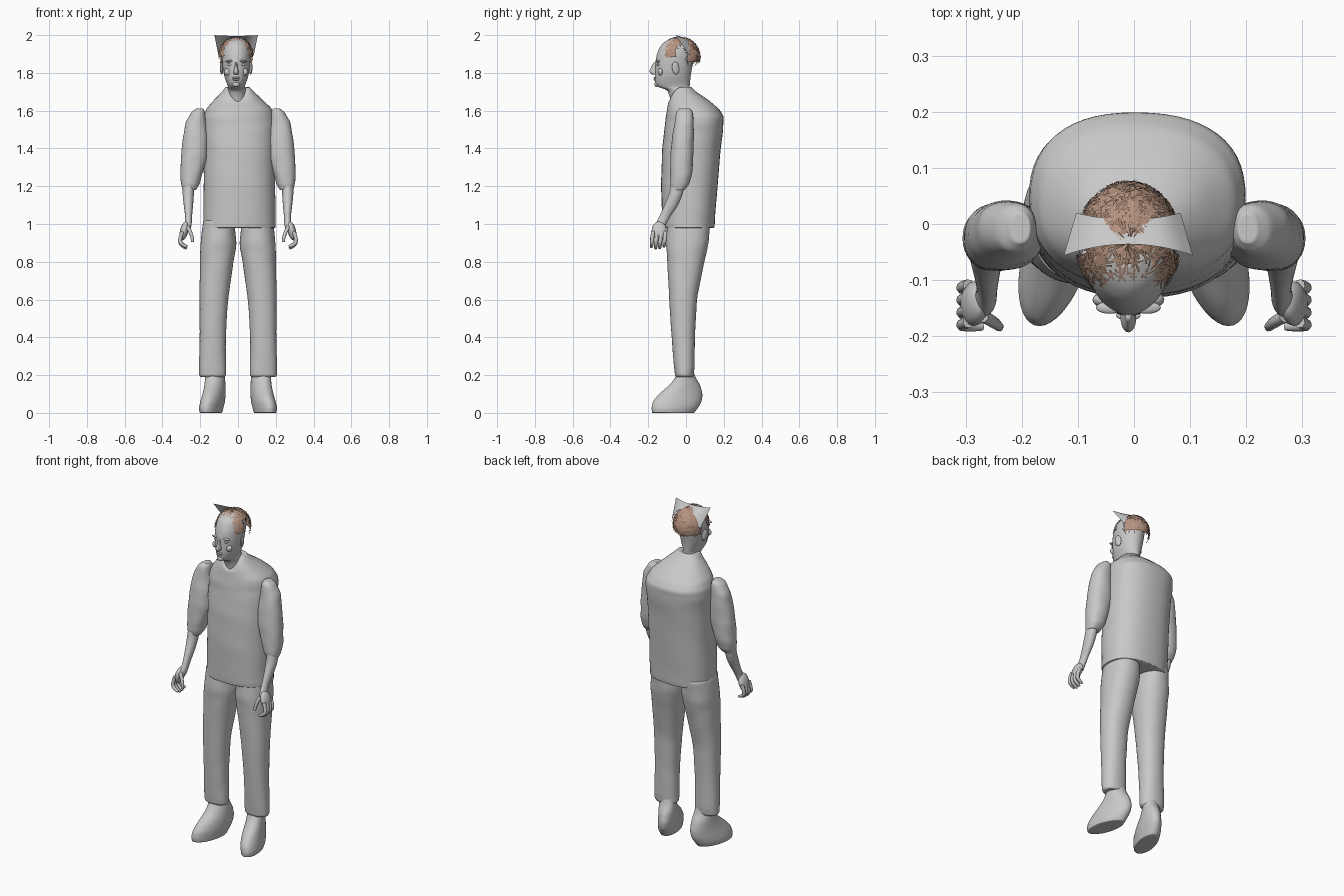
import bpy, bmesh, math, random
from mathutils import Vector

random.seed(4)
if "Cube" in bpy.data.objects:
    bpy.data.objects.remove(bpy.data.objects["Cube"], do_unlink=True)


def material(name, rgb):
    m = bpy.data.materials.new(name)
    m.diffuse_color = (*rgb, 1)
    m.use_nodes = True
    m.node_tree.nodes["Principled BSDF"].inputs["Base Color"].default_value = (*rgb, 1)
    return m


GREY = material("plain grey", (0.58, 0.58, 0.58))
BROWN = material("hair brown", (0.46, 0.29, 0.21))


def finish(bm, name, mat, subdiv=0, smooth=True):
    bmesh.ops.recalc_face_normals(bm, faces=bm.faces)
    me = bpy.data.meshes.new(name)
    bm.to_mesh(me)
    bm.free()
    me.materials.append(mat)
    for p in me.polygons:
        p.use_smooth = smooth
    ob = bpy.data.objects.new(name, me)
    bpy.context.collection.objects.link(ob)
    if subdiv:
        ob.modifiers.new("Smooth", 'SUBSURF').levels = subdiv
        ob.modifiers["Smooth"].render_levels = subdiv
    return ob


def loft(name, rings, side=1, n=20, power=1.0, wobble=0.0, steps=1, shape=None):
    """Skin rounded rings given as (z, x0, x1, y0, y1)."""
    rows = []
    for a, b in zip(rings, rings[1:]):
        rows += [[p + (q - p) * k / steps for p, q in zip(a, b)] for k in range(steps)]
    rows.append(rings[-1])
    bm = bmesh.new()
    loops = []
    for z, x0, x1, y0, y1 in rows:
        loop = []
        for i in range(n):
            t = math.tau * i / n
            c, s = math.cos(t), math.sin(t)
            fold = 1 + wobble * (math.sin(z * 41 + 3 * t) + math.sin(z * 67 - 2 * t))
            x = (x0 + x1) / 2 + (x1 - x0) / 2 * math.copysign(abs(c) ** power, c) * fold
            y = (y0 + y1) / 2 + (y1 - y0) / 2 * math.copysign(abs(s) ** power, s) * fold
            p = Vector((x, y, z))
            if shape:
                p = shape(p)
            loop.append(bm.verts.new((p.x * side, p.y, p.z)))
        loops.append(loop)
    for a, b in zip(loops, loops[1:]):
        for i in range(n):
            j = (i + 1) % n
            bm.faces.new((a[i], a[j], b[j], b[i]))
    for cap in (loops[0], loops[-1]):
        f = bm.faces.new(cap)
        inner = bmesh.ops.inset_individual(bm, faces=[f], thickness=0.003)
    return finish(bm, name, GREY, 1)


def blob(name, centre, size, tilt=(0, 0, 0)):
    bpy.ops.mesh.primitive_uv_sphere_add(segments=16, ring_count=10, location=centre, rotation=tilt)
    ob = bpy.context.object
    ob.name, ob.scale = name, size
    ob.data.materials.append(GREY)
    bpy.ops.object.shade_smooth()
    return ob


def tube(name, points, radius, side=1):
    cu = bpy.data.curves.new(name, 'CURVE')
    cu.dimensions, cu.bevel_depth, cu.bevel_resolution = '3D', radius, 2
    cu.use_fill_caps = True
    sp = cu.splines.new('NURBS')
    sp.points.add(len(points) - 1)
    for i, (q, (x, y, z)) in enumerate(zip(sp.points, points)):
        q.co = (x * side, y, z, 1)
        q.radius = 0.7 if i == len(points) - 1 else 1
    sp.use_endpoint_u, sp.order_u, sp.resolution_u = True, 3, 5
    cu.materials.append(GREY)
    ob = bpy.data.objects.new(name, cu)
    bpy.context.collection.objects.link(ob)


# Shirt with a V neck cut into the front of the collar
def v_neck(p):
    if p.z > 1.64 and p.y < -0.02:
        p.z -= max(0, 1 - abs(p.x) / 0.06) * 0.08 * min(1, (p.z - 1.64) / 0.08)
    return p


loft("shirt", [
    (0.98, -.185, .2, -.125, .15), (1.0, -.185, .2, -.127, .152), (1.2, -.183, .198, -.133, .168),
    (1.4, -.183, .197, -.128, .185), (1.52, -.188, .2, -.113, .2), (1.57, -.188, .198, -.107, .2),
    (1.61, -.168, .18, -.102, .175), (1.66, -.125, .13, -.092, .115), (1.7, -.085, .085, -.08, .055),
    (1.725, -.066, .06, -.072, .03)], n=28, power=0.85, wobble=0.006, steps=3, shape=v_neck)

for side, word in ((1, "left"), (-1, "right")):
    # Trousers
    loft(word + "_trouser_leg", [
        (1.02, .02, .185, -.1, .13), (0.9, .006, .2, -.108, .122), (0.8, .022, .203, -.1, .098),
        (0.6, .052, .205, -.09, .058), (0.4, .064, .203, -.077, .048), (0.24, .062, .208, -.064, .045),
        (0.2, .062, .206, -.06, .042), (0.19, .07, .198, -.052, .036)],
        side, wobble=0.01, steps=3, power=0.9)

    # Shoe, toes turned a little outward
    def splay(p):
        p.x += -0.22 * (p.y + 0.05)
        return p

    loft(word + "_shoe", [
        (0.24, .09, .175, -.045, .035), (0.19, .08, .185, -.055, .05), (0.15, .078, .185, -.085, .075),
        (0.1, .075, .188, -.145, .09), (0.06, .075, .195, -.178, .085), (0.025, .08, .2, -.185, .065),
        (0.0, .085, .195, -.18, .045)], side, steps=2, shape=splay)

    # Rolled sleeve and forearm
    loft(word + "_sleeve", [
        (1.612, .185, .22, -.035, .02), (1.595, .175, .245, -.052, .035), (1.54, .168, .278, -.06, .042),
        (1.46, .16, .292, -.075, .042), (1.36, .158, .303, -.083, .04), (1.26, .19, .306, -.085, .033),
        (1.21, .203, .302, -.083, .018), (1.18, .222, .295, -.075, -.008)],
        side, wobble=0.014, steps=3, power=0.9)
    loft(word + "_forearm", [
        (1.24, .23, .29, -.075, 0), (1.16, .232, .295, -.09, -.015), (1.1, .237, .288, -.115, -.04),
        (1.04, .243, .28, -.142, -.082), (1.0, .244, .283, -.162, -.105), (0.97, .25, .3, -.172, -.112)],
        side, n=14, steps=2)

    # Hand with curled fingers and a thumb
    blob(word + "_palm", (.285 * side, -.142, .963), (.022, .04, .052), (0, -.25 * side, 0))
    for i in range(4):
        y = -.175 + i * .022
        low = .868 + abs(i - 1.4) * .008
        tube(f"{word}_finger_{i + 1}", [(.295, y, .96), (.312, y - .004, .915),
             (.296, y - .008, low + .01), (.27, y - .008, low)], .0105, side)
    tube(word + "_thumb", [(.268, -.165, .985), (.243, -.178, .95), (.24, -.184, .905)], .011, side)

# Head and neck
HX = -0.01
loft("head", [
    (1.6, -.05, .045, -.075, .03), (1.67, -.055, .045, -.085, .025), (1.71, -.055, .042, -.1, .022),
    (1.725, -.052, .036, -.15, .02), (1.745, -.06, .042, -.165, .022), (1.78, -.073, .055, -.166, .025),
    (1.82, -.081, .062, -.165, .032), (1.86, -.085, .066, -.163, .04), (1.9, -.086, .068, -.155, .048),
    (1.94, -.08, .062, -.138, .045), (1.965, -.065, .047, -.115, .025), (1.982, -.04, .02, -.08, -.005)],
    n=24, steps=2)

# Face
loft("nose", [(1.855, -.016, -.004, -.172, -.14), (1.825, -.018, -.002, -.188, -.14),
              (1.805, -.027, .007, -.199, -.14), (1.792, -.022, .002, -.182, -.14)], n=12)
blob("upper_lip", (HX, -.163, 1.774), (.022, .009, .005))
blob("lower_lip", (HX, -.162, 1.764), (.018, .009, .006))
blob("chin", (HX, -.156, 1.739), (.02, .012, .013))
for side, word in ((1, "left"), (-1, "right")):
    blob(word + "_brow", (HX + .033 * side, -.149, 1.862), (.025, .011, .006), (0, .1 * side, -.0))
    blob(word + "_eye", (HX + .032 * side, -.147, 1.844), (.014, .009, .007))
    blob(word + "_cheek", (HX + .042 * side, -.135, 1.805), (.022, .014, .02))
    blob(word + "_ear", (HX + .077 * side, -.055, 1.825), (.008, .02, .034), (.15, 0, .3 * side))

# Hair: cut shell plus a mess of thin strands over it
CENTRE, SIZE = Vector((HX, -.034, 1.885)), Vector((.092, .108, .104))


def has_hair(p):
    if p.y > 0:
        return p.z > 1.855
    if p.y > -.055:
        return p.z > 1.95
    return p.z > (1.935 if abs(p.x - HX) < .066 else 1.885)


def on_scalp(d, lift=1.0):
    return CENTRE + Vector([a * b * lift for a, b in zip(d, SIZE)])


bm = bmesh.new()
bmesh.ops.create_uvsphere(bm, u_segments=32, v_segments=24, radius=1)
for v in bm.verts:
    v.co = on_scalp(v.co, random.uniform(.97, 1.03))
bald = [f for f in bm.faces if not has_hair(f.calc_center_median())]
bmesh.ops.delete(bm, geom=bald, context='FACES')
finish(bm, "hair_cap", BROWN, smooth=False)

bm = bmesh.new()
made = 0
while made < 420:
    d = Vector([random.gauss(0, 1) for _ in range(3)]).normalized()
    if not has_hair(on_scalp(d)) or on_scalp(d).z > 1.985:
        continue
    run = d.cross(Vector([random.gauss(0, 1) for _ in range(3)])).normalized()
    across = d.cross(run) * .016
    strip = []
    for k in range(4):
        e = (d + run * (k - 1.5) * .13).normalized()
        lift = 1.01 + .035 * random.random()
        strip.append([bm.verts.new(on_scalp(e + s * across, lift)) for s in (-1, 1)])
    for a, b in zip(strip, strip[1:]):
        bm.faces.new((a[0], a[1], b[1], b[0]))
    made += 1
for v in bm.verts:
    v.co.z = min(v.co.z, 1.995)
finish(bm, "hair_strands", BROWN, smooth=False)

# Flared paper-like band across the top of the head
bm = bmesh.new()
rows = []
for i in range(17):
    t = i / 8 - 1
    low = (HX + .093 * t, .008 + .012 * t * t, 1.975 - .085 * t ** 4)
    high = (HX + .115 * t, -.036 - .02 * t * t, 1.996 + .004 * t * t)
    rows.append((bm.verts.new(low), bm.verts.new(high)))
for a, b in zip(rows, rows[1:]):
    bm.faces.new((a[0], a[1], b[1], b[0]))
finish(bm, "head_band", GREY)
